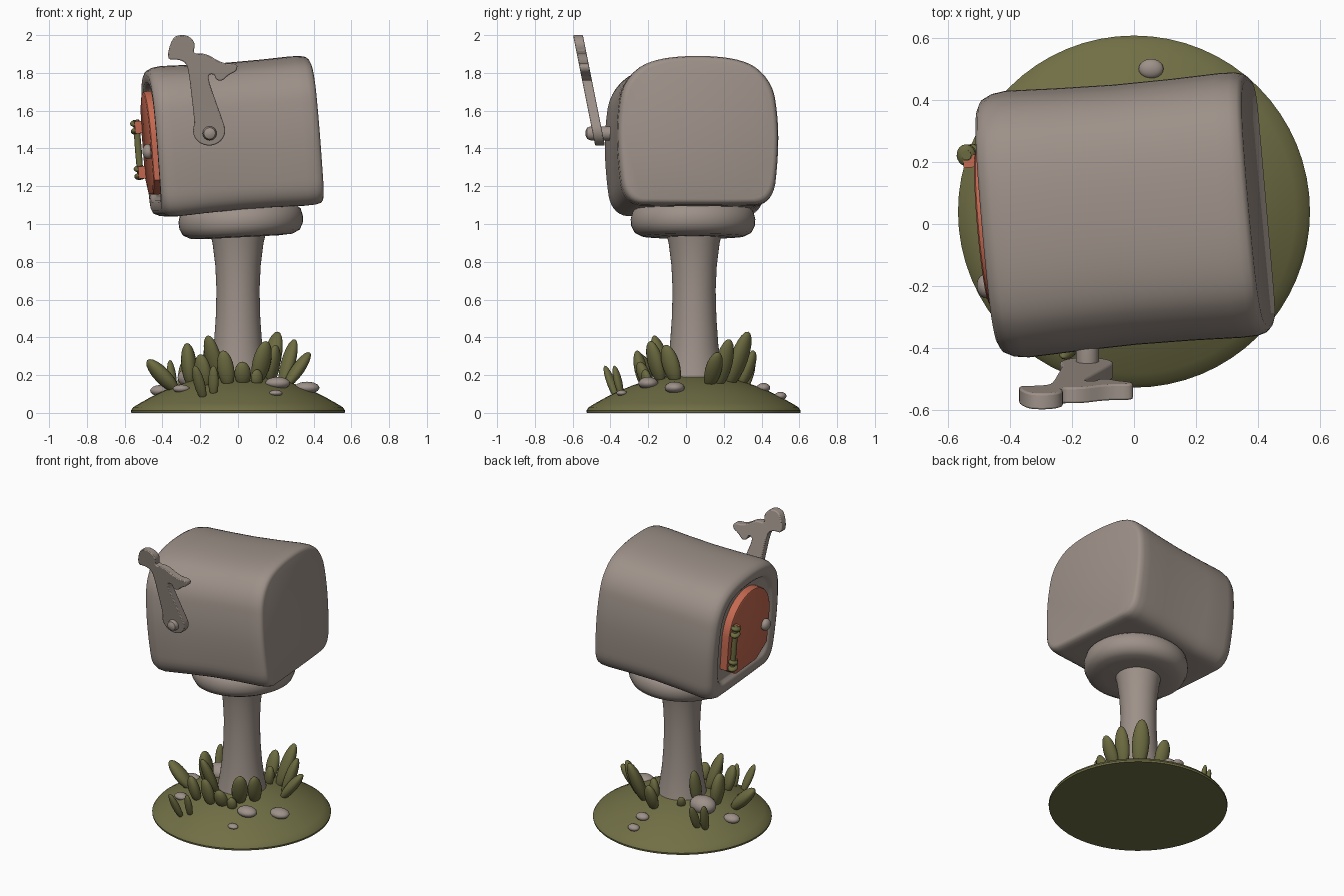
import bpy, bmesh, math
from mathutils import Matrix, Vector


def material(name, rgb):
    m = bpy.data.materials.new(name)
    m.diffuse_color = (*rgb, 1)
    return m


STONE = material("warm grey", (0.34, 0.285, 0.25))
GREEN = material("moss green", (0.165, 0.16, 0.06))
LEAF = material("leaf green", (0.15, 0.146, 0.052))
ORANGE = material("door orange", (0.55, 0.14, 0.08))


def finish(bm, name, mat, matrix=Matrix(), angle=40):
    bmesh.ops.recalc_face_normals(bm, faces=bm.faces)
    me = bpy.data.meshes.new(name)
    bm.to_mesh(me)
    bm.free()
    me.materials.append(mat)
    me.shade_smooth()
    me.set_sharp_from_angle(angle=math.radians(angle))
    ob = bpy.data.objects.new(name, me)
    ob.matrix_world = matrix
    bpy.context.collection.objects.link(ob)
    return ob


def loft(rings):
    """Skin a list of equal-length closed rings and cap both ends."""
    bm = bmesh.new()
    vs = [[bm.verts.new(p) for p in r] for r in rings]
    n = len(vs[0])
    for a, b in zip(vs, vs[1:]):
        for i in range(n):
            bm.faces.new((a[i], a[(i + 1) % n], b[(i + 1) % n], b[i]))
    bm.faces.new(vs[0])
    bm.faces.new(vs[-1])
    return bm


def lathe(profile, sides=48):
    return loft([[(r * math.cos(t), r * math.sin(t), z)
                  for t in (2 * math.pi * i / sides for i in range(sides))]
                 for r, z in profile])


def round_off(points, steps=3):
    """Corner cutting for soft closed outlines."""
    for _ in range(steps):
        out = []
        for a, b in zip(points, points[1:] + points[:1]):
            a, b = Vector(a), Vector(b)
            out += [a.lerp(b, 0.25), a.lerp(b, 0.75)]
        points = out
    return points


def ball(name, mat, matrix, u=20, v=12):
    bm = bmesh.new()
    bmesh.ops.create_uvsphere(bm, u_segments=u, v_segments=v, radius=1)
    return finish(bm, name, mat, matrix, 180)


def place(x, y, z):
    return Matrix.Translation((x, y, z))


def mound_z(x, y):
    return 0.205 * (1 - (math.hypot(x, y - 0.04) / 0.6) ** 2)


# grassy mound
mound = [(0.565, 0), (0.567, 0.012), (0.555, 0.03)]
mound += [(r, mound_z(r, 0.04)) for r in (0.52, 0.46, 0.4, 0.32, 0.24, 0.16, 0.08, 0.01)]
finish(lathe(mound, 64), "ground_mound", GREEN, place(0, 0.04, 0))

# post and collar
post = [(0.175, 0.1), (0.155, 0.19), (0.142, 0.26), (0.128, 0.36), (0.118, 0.5),
        (0.114, 0.65), (0.12, 0.78), (0.135, 0.9), (0.16, 1.0)]
finish(lathe(post), "post", STONE, place(0.0, 0.043, 0))
collar = [(0.2, -0.085), (0.27, -0.08), (0.31, -0.06), (0.327, -0.025), (0.33, 0.01),
          (0.32, 0.05), (0.295, 0.075), (0.2, 0.085)]
finish(lathe(collar), "collar", STONE,
       place(0.015, 0.037, 1.015) @ Matrix.Rotation(math.radians(-3.0), 4, 'Y'))

# box body: soft arched section lofted along x, with a rim at the door end
BOX = (place(-0.03, 0.03, 1.465) @ Matrix.Rotation(math.radians(5), 4, 'Z')
       @ Matrix.Rotation(math.radians(-4.5), 4, 'Y'))
half = [(0.2, -0.4), (0.4, -0.395), (0.43, -0.15), (0.432, 0.06), (0.4, 0.27), (0.23, 0.4)]
section = round_off(half + [(-y, z) for y, z in reversed(half)])

# arched outline shared by the door and its recess
arch = [(0.255, -0.275), (0.262, 0.03)]
arch += [(0.26 * math.cos(t), 0.03 + 0.245 * math.sin(t))
         for t in (math.pi * i / 16 for i in range(1, 16))]
arch += [(-0.262, 0.03), (-0.255, -0.275)]
arch = round_off(arch, 1)

stations = [(-0.405, 0.72), (-0.408, 0.74), (-0.424, 0.765), (-0.433, 0.8), (-0.435, 0.9),
            (-0.425, 0.95), (-0.395, 0.985), (-0.35, 1.0), (-0.18, 0.985), (0, 0.975),
            (0.18, 0.98), (0.34, 0.992), (0.39, 0.988), (0.415, 0.972), (0.425, 0.95), (0.43, 0.92)]
finish(loft([[(x, y * s, z * s) for y, z in section] for x, s in stations]),
       "box_body", STONE, BOX, 60)

# arched door plate
finish(loft([[(x, y * s, z * s) for y, z in arch]
             for x, s in ((-0.4, 1), (-0.443, 1), (-0.453, 0.985), (-0.458, 0.95))]),
       "door", ORANGE, BOX, 35)

# door knob
ball("door_knob", STONE, BOX @ place(-0.47, -0.19, -0.045) @ Matrix.Diagonal((0.03, 0.04, 0.04, 1)))

# hinge: rod with wrapped knots and orange brackets
finish(lathe([(0.016, -0.19), (0.018, -0.03), (0.016, 0.125)], 12), "hinge_rod", LEAF,
       BOX @ place(-0.483, 0.235, 0))
for z in (-0.155, 0.085):
    for k in (-0.02, 0.02):
        tilt = Matrix.Rotation(math.radians(12 if k > 0 else -12), 4, 'X')
        ball("hinge_knot", LEAF, BOX @ place(-0.485, 0.235, z + k) @ tilt
             @ Matrix.Diagonal((0.031, 0.036, 0.018, 1)))
    bm = bmesh.new()
    bmesh.ops.create_cube(bm, size=1)
    finish(bm, "hinge_bracket", ORANGE, BOX @ place(-0.473, 0.215, z)
           @ Matrix.Diagonal((0.045, 0.04, 0.065, 1)))

# flag: outline in x,z, extruded in y and leaning outward
foot = [(-0.153 + 0.088 * math.cos(t), 1.495 + 0.082 * math.sin(t))
        for t in (math.radians(a) for a in range(150, 391, 30))]
outline = foot + [(-0.125, 1.67), (-0.165, 1.79), (-0.125, 1.795), (-0.118, 1.765),
                  (-0.085, 1.755), (-0.05, 1.79), (-0.005, 1.81), (-0.003, 1.85),
                  (-0.085, 1.85), (-0.17, 1.905), (-0.24, 1.90), (-0.225, 1.95),
                  (-0.25, 1.99), (-0.30, 2.005), (-0.35, 1.985), (-0.38, 1.87),
                  (-0.32, 1.872), (-0.275, 1.855), (-0.26, 1.8), (-0.245, 1.67)]
outline = round_off(outline, 2)
flag = finish(loft([[(x, -0.468 - 0.2 * (z - 1.48) + d, z) for x, z in outline]
                    for d in (-0.026, 0.026)]), "flag", STONE)
bevel = flag.modifiers.new("soft_edges", 'BEVEL')
bevel.width, bevel.segments, bevel.angle_limit = 0.006, 2, math.radians(50)
# flag pivot pin
finish(lathe([(0.037, 0), (0.037, 0.13), (0.03, 0.148), (0.012, 0.157)], 24), "flag_pin", STONE,
       place(-0.15, -0.375, 1.48) @ Matrix.Rotation(math.radians(90), 4, 'X'))

# leaves: base x, y, lean x, lean y, tip height, half width
leaves = [(-0.32, -0.05, -0.16, -0.02, 0.28, 0.055), (-0.25, 0.03, -0.02, -0.02, 0.37, 0.055),
          (-0.16, 0.1, 0.01, 0.03, 0.40, 0.04), (-0.18, -0.36, -0.05, -0.07, 0.25, 0.03),
          (-0.13, -0.34, 0.0, -0.04, 0.25, 0.028), (-0.17, -0.2, -0.03, -0.04, 0.31, 0.047),
          (-0.05, -0.22, -0.03, -0.04, 0.33, 0.045), (0.03, -0.2, -0.01, -0.05, 0.27, 0.044),
          (0.1, -0.13, 0.05, -0.06, 0.38, 0.052), (0.17, -0.05, 0.03, -0.06, 0.36, 0.048),
          (0.15, 0.23, 0.06, 0.1, 0.43, 0.055), (0.23, 0.17, 0.07, 0.06, 0.39, 0.048),
          (0.25, 0.12, 0.13, 0.05, 0.32, 0.045), (0.04, 0.29, 0.0, 0.07, 0.33, 0.047),
          (0.1, 0.19, 0.02, 0.0, 0.30, 0.04), (-0.34, 0.27, -0.02, 0.05, 0.28, 0.03),
          (-0.3, 0.29, 0.01, 0.07, 0.27, 0.028), (-0.1, -0.09, -0.06, -0.08, 0.41, 0.046),
          (0.1, -0.2, 0.0, -0.02, 0.23, 0.033), (-0.1, 0.2, -0.02, 0.02, 0.24, 0.028)]
for x, y, dx, dy, top, w in leaves:
    base = Vector((x, y, mound_z(x, y) - 0.03))
    tip = Vector((x + dx, y + dy, top))
    axis = (tip - base).normalized()
    side = axis.cross(Vector((x + 0.01, y - 0.04, 0))).normalized()
    rot = Matrix((side, axis.cross(side), axis)).transposed().to_4x4()
    ball("leaf", LEAF, Matrix.Translation((base + tip) / 2) @ rot
         @ Matrix.Diagonal((w, w * 0.75, (tip - base).length / 2, 1)), 16, 10)

# pebbles: x, y, radius, half height
pebbles = [(0.21, -0.2, 0.066, 0.033), (0.365, -0.06, 0.066, 0.032), (0.2, -0.34, 0.035, 0.016),
           (-0.23, 0.14, 0.09, 0.06), (-0.41, 0.08, 0.055, 0.03), (0.05, 0.41, 0.045, 0.025),
           (0.055, 0.5, 0.04, 0.022), (-0.3, -0.2, 0.045, 0.022)]
for x, y, r, h in pebbles:
    ball("pebble", STONE, place(x, y, mound_z(x, y) + h * 0.3) @ Matrix.Diagonal((r, r * 0.8, h, 1)))
